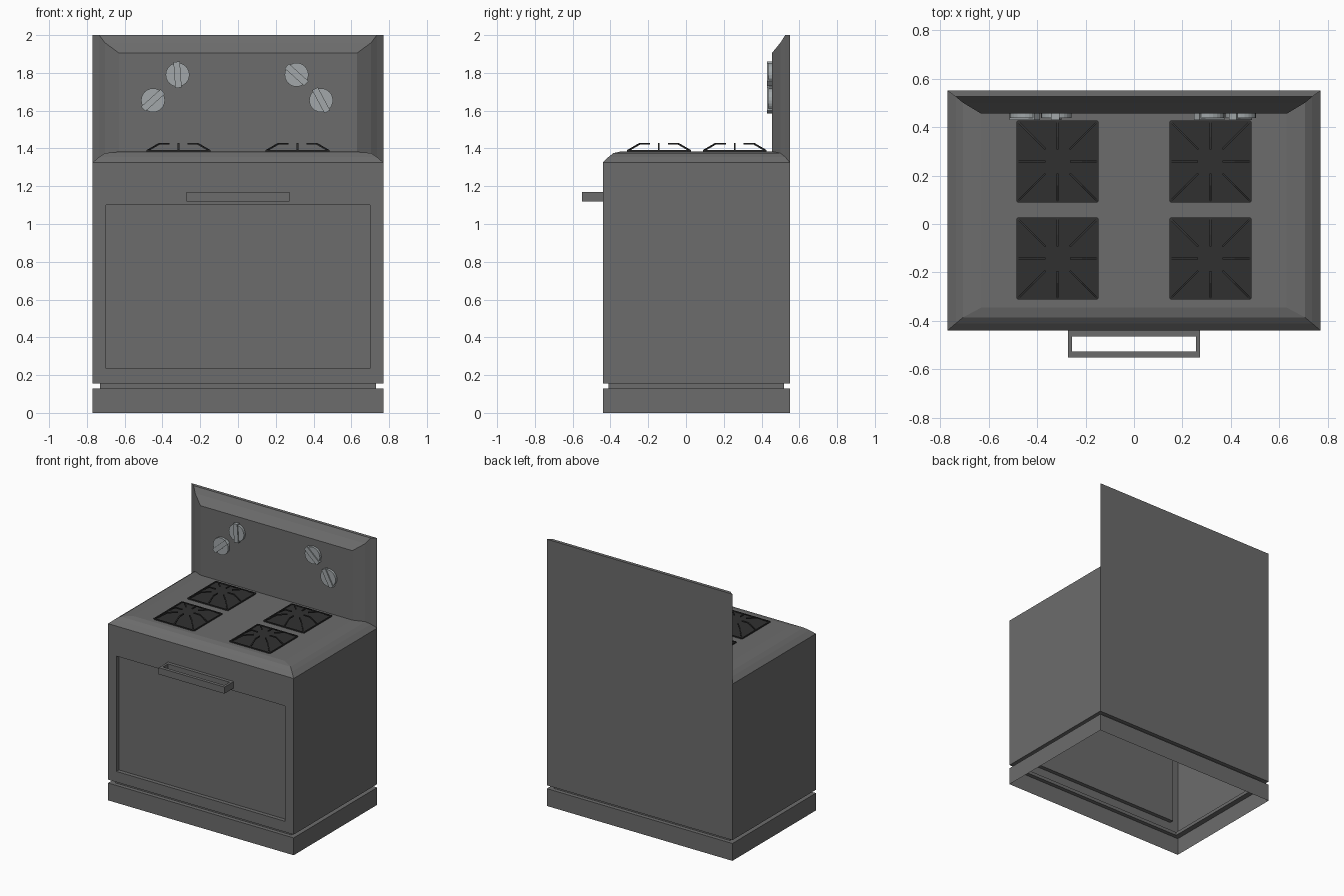
import bpy, bmesh, math
from mathutils import Vector, Matrix

if "Cube" in bpy.data.objects:
    bpy.data.objects.remove(bpy.data.objects["Cube"])


def material(name, r, g, b):
    m = bpy.data.materials.new(name)
    m.diffuse_color = (r, g, b, 1)
    m.use_nodes = True
    m.node_tree.nodes["Principled BSDF"].inputs["Base Color"].default_value = m.diffuse_color
    return m


ENAMEL = material("dark_enamel", 0.15, 0.15, 0.15)
IRON = material("black_iron", 0.03, 0.03, 0.03)
METAL = material("knob_metal", 0.36, 0.39, 0.40)


def finish(name, bm, mat, loc=(0, 0, 0)):
    bmesh.ops.remove_doubles(bm, verts=bm.verts, dist=0.0001)
    bmesh.ops.recalc_face_normals(bm, faces=bm.faces)
    me = bpy.data.meshes.new(name)
    bm.to_mesh(me)
    bm.free()
    me.materials.append(mat)
    ob = bpy.data.objects.new(name, me)
    ob.location = loc
    bpy.context.collection.objects.link(ob)
    return ob


def face(bm, pts):
    return bm.faces.new([bm.verts.new(p) for p in pts])


def bridge(bm, a, b):
    n = len(a)
    for i in range(n):
        j = (i + 1) % n
        face(bm, [a[i], a[j], b[j], b[i]])


def box(bm, size, matrix):
    bmesh.ops.create_cube(bm, size=1, matrix=matrix @ Matrix.Diagonal((*size, 1)))


def plan(z, dx=0, dy=0):
    x, f, b = 0.77 - dx, -0.44 + dy, 0.55 - dy
    return [(-x, f, z), (x, f, z), (x, b, z), (-x, b, z)]


def ell(x, front, z, back, top):
    return [(-x, front, z), (x, front, z), (x, back, z),
            (x, back, top), (-x, back, top), (-x, back, z)]


def rect(x, y, z0, z1):
    return [(-x, y, z0), (x, y, z0), (x, y, z1), (-x, y, z1)]


# Open-bottomed shell: plinth, shadow groove, walls, recessed door
bm = bmesh.new()
base = [plan(0), plan(0.13), plan(0.13, 0.04, 0.03),
        plan(0.155, 0.04, 0.03), plan(0.155)]
for a, b in zip(base, base[1:]):
    bridge(bm, a, b)
Z0, Z1 = 0.155, 1.325
for s in (-0.77, 0.77):
    face(bm, [(s, -0.44, Z0), (s, 0.55, Z0), (s, 0.55, Z1), (s, -0.44, Z1)])
face(bm, [(-0.77, 0.55, Z0), (0.77, 0.55, Z0), (0.77, 0.55, Z1),
          (0.77, 0.55, 2), (-0.77, 0.55, 2), (-0.77, 0.55, Z1)])
bridge(bm, rect(0.77, -0.44, Z0, Z1), rect(0.70, -0.44, 0.235, 1.10))
bridge(bm, rect(0.70, -0.44, 0.235, 1.10), rect(0.70, -0.41, 0.235, 1.10))
face(bm, rect(0.70, -0.41, 0.235, 1.10))
# Rounded rim running around cooktop and back panel
rims = [ell(0.77, -0.44, Z1, 0.55, 2.0), ell(0.735, -0.41, 1.355, 0.525, 2.0),
        ell(0.705, -0.385, 1.375, 0.50, 1.96), ell(0.63, -0.345, 1.384, 0.455, 1.905)]
for a, b in zip(rims, rims[1:]):
    bridge(bm, a, b)
r = rims[-1]
face(bm, [r[0], r[1], r[2], r[5]])
face(bm, [r[5], r[2], r[3], r[4]])
finish("stove_body", bm, ENAMEL)

# Door handle: flat rectangular ring
bm = bmesh.new()
for y, w in ((-0.5375, 0.025), (-0.4525, 0.025)):
    box(bm, (0.545, w, 0.05), Matrix.Translation((0, y, 1.145)))
for x in (-0.264, 0.264):
    box(bm, (0.017, 0.06, 0.05), Matrix.Translation((x, -0.495, 1.145)))
finish("door_handle", bm, ENAMEL)


# Burners: dark pan, square frame and eight bent fingers
def bar(bm, path, w=0.004):
    path = [Vector(p) for p in path]
    d = path[-1] - path[0]
    side = Vector((-d.y, d.x, 0)).normalized() * w
    up = Vector((0, 0, w))
    rings = [[p - side - up, p + side - up, p + side + up, p - side + up] for p in path]
    for a, b in zip(rings, rings[1:]):
        bridge(bm, a, b)
    face(bm, rings[0])
    face(bm, rings[-1])


def burner(name, x, y):
    h = 0.165
    bm = bmesh.new()
    face(bm, [(-h, -h, 0.002), (h, -h, 0.002), (h, h, 0.002), (-h, h, 0.002)])
    finish(name + "_pan", bm, IRON, (x, y, 1.384))
    corners = [(-h, -h, 0.004), (h, -h, 0.004), (h, h, 0.004), (-h, h, 0.004)]
    bm = bmesh.new()
    for i in range(4):
        bar(bm, [corners[i], corners[(i + 1) % 4]])
    for i in (-1, 0, 1):
        for j in (-1, 0, 1):
            if i or j:
                bar(bm, [(i * d, j * d, z) for d, z in
                         ((h, 0.004), (0.10, 0.042), (0.05, 0.042))])
    finish(name + "_grate", bm, IRON, (x, y, 1.384))


for sx, side in ((-1, "left"), (1, "right")):
    for y, end in ((-0.143, "front"), (0.258, "back")):
        burner(f"{end}_{side}_burner", sx * 0.315, y)

# Control knobs: round dial with a raised grip bar
for i, (x, z, ang) in enumerate([(-0.32, 1.79, 94), (-0.45, 1.655, 42),
                                 (0.31, 1.79, -42), (0.44, 1.655, -62)]):
    bm = bmesh.new()
    bmesh.ops.create_cone(bm, cap_ends=True, segments=24, radius1=0.063,
                          radius2=0.063, depth=0.018,
                          matrix=Matrix.Translation((0, -0.009, 0))
                          @ Matrix.Rotation(math.pi / 2, 4, 'X'))
    box(bm, (0.138, 0.026, 0.034), Matrix.Rotation(-math.radians(ang), 4, 'Y')
        @ Matrix.Translation((0, -0.013, 0)))
    finish(f"knob_{i + 1}", bm, METAL, (x, 0.455, z))
